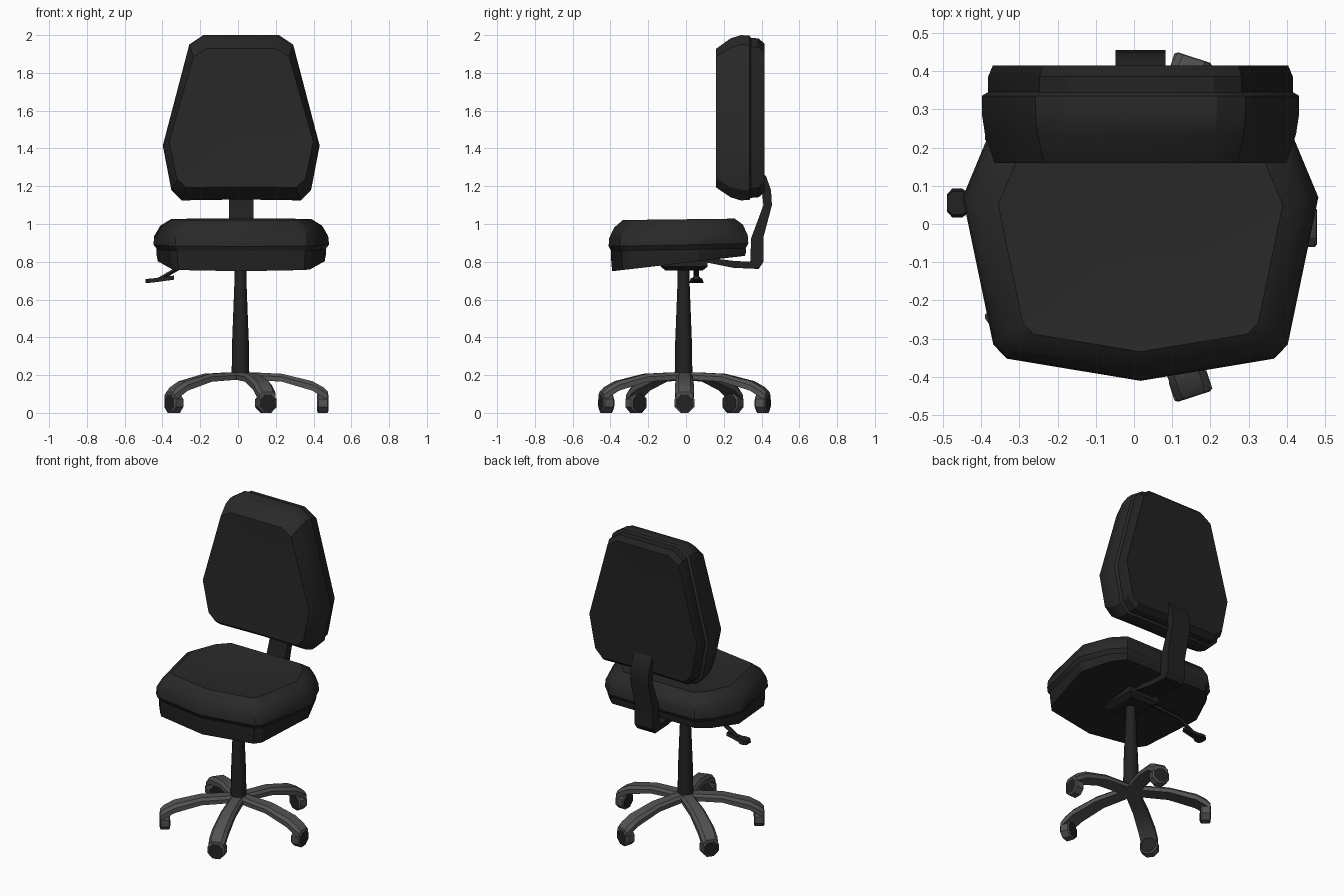
import bpy, bmesh, math
from mathutils import Vector, Matrix

if "Cube" in bpy.data.objects:
    bpy.data.objects.remove(bpy.data.objects["Cube"])

CX = 0.017          # sideways centre of seat and backrest
HUB = Vector((0.013, -0.008, 0))


def material(name, v):
    m = bpy.data.materials.new(name)
    m.use_nodes = True
    m.diffuse_color = (v, v, v, 1)
    m.node_tree.nodes["Principled BSDF"].inputs["Base Color"].default_value = (v, v, v, 1)
    return m


fabric = material("black fabric", 0.022)
plastic = material("black plastic", 0.016)
grey = material("grey plastic", 0.085)


def loft(name, rings, mats, start=None, end=None, matrix=None, smooth=30):
    """Skin closed rings of points; an optional apex point replaces each flat cap."""
    bm = bmesh.new()
    loops = [[bm.verts.new(p) for p in r] for r in rings]
    n = len(loops[0])
    for a, b in zip(loops, loops[1:]):
        for i in range(n):
            j = (i + 1) % n
            bm.faces.new((a[i], a[j], b[j], b[i]))
    for loop, apex in ((loops[0], start), (loops[-1], end)):
        if apex is None:
            bm.faces.new(loop)
        else:
            v = bm.verts.new(apex)
            for i in range(n):
                bm.faces.new((loop[i], loop[(i + 1) % n], v))
    bmesh.ops.recalc_face_normals(bm, faces=bm.faces)
    if matrix:
        bm.transform(matrix)
    mesh = bpy.data.meshes.new(name)
    bm.to_mesh(mesh)
    bm.free()
    ob = bpy.data.objects.new(name, mesh)
    bpy.context.collection.objects.link(ob)
    for m in mats:
        mesh.materials.append(m)
    bpy.ops.object.select_all(action='DESELECT')
    ob.select_set(True)
    bpy.context.view_layer.objects.active = ob
    bpy.ops.object.shade_smooth_by_angle(angle=math.radians(smooth))
    return ob


def mirrored(half):
    return half + [(-x, y) for x, y in reversed(half) if x > 0]


def circle(r, n, turn=0.0):
    return [(r * math.cos(turn + math.tau * i / n), r * math.sin(turn + math.tau * i / n))
            for i in range(n)]


# Seat: one outline, scaled and tilted at each level
seat = mirrored([(0, -0.41), (0.35, -0.352), (0.385, -0.315), (0.465, 0.07),
                 (0.39, 0.25), (0.31, 0.33)])


def seat_ring(scale, z, tilt):
    return [(CX + x * scale, -0.03 + (y + 0.03) * scale, z + tilt * y) for x, y in seat]


loft("seat_cushion", [seat_ring(0.96, 0.865, 0.02), seat_ring(1, 0.89, 0.02),
                      seat_ring(0.99, 0.935, 0.02), seat_ring(0.92, 0.99, 0.02),
                      seat_ring(0.8, 1.025, 0.01)], [fabric], end=(CX, 0.0, 0.985))
loft("seat_shell", [seat_ring(0.95, 0.795, 0.11), seat_ring(0.965, 0.835, 0.05),
                    seat_ring(0.965, 0.865, 0.02)], [plastic])

# Backrest: outline in x and z, stepped through the depth
back = mirrored([(0, 2.0), (0.2, 2.0), (0.275, 1.95), (0.415, 1.415), (0.37, 1.18), (0.315, 1.125),
                 (0, 1.13)])


def back_ring(y, sx, sz):
    return [(CX + x * sx, y, 1.55 + (z - 1.55) * sz) for x, z in back]


loft("backrest_cushion", [back_ring(0.16, 0.92, 0.84), back_ring(0.235, 0.98, 0.96),
                          back_ring(0.29, 1, 1), back_ring(0.335, 1, 0.995),
                          back_ring(0.345, 0.96, 0.965)], [fabric], start=(CX, 0.175, 1.5))
loft("backrest_shell", [back_ring(0.34, 0.96, 0.97), back_ring(0.385, 0.96, 0.96),
                        back_ring(0.415, 0.93, 0.9)], [plastic], end=(CX, 0.405, 1.5))

# Bent bar joining seat and backrest: side profile extruded across
bar = [(0.40, 1.28), (0.425, 1.25), (0.45, 1.18), (0.455, 1.1), (0.41, 0.93), (0.41, 0.8),
       (0.385, 0.762), (0.25, 0.768), (0.09, 0.8), (0.09, 0.825), (0.25, 0.805), (0.34, 0.8),
       (0.345, 0.925), (0.41, 1.1), (0.4, 1.19)]
loft("support_bar", [[(CX + s * 0.065, y, z) for y, z in bar] for s in (-1, 1)], [plastic])

# Tilt mechanism under the seat
loft("mechanism", [[(CX + sx * w, -0.01 + sy * d, z) for sx, sy in ((-1, -1), (1, -1), (1, 1), (-1, 1))]
                   for w, d, z in ((0.08, 0.1, 0.755), (0.11, 0.125, 0.775), (0.11, 0.125, 0.81))],
     [plastic])

# Height lever: rod with a flat paddle
loft("lever_rod", [[(x, 0.055 + u, z + v) for u, v in circle(0.014, 6)]
                   for x, z in ((-0.05, 0.79), (-0.3, 0.775), (-0.42, 0.705))], [plastic])
loft("lever_paddle", [[(x, 0.055 + s * w, z + v) for s, v in
                       ((-1, -0.01), (1, -0.01), (0.8, 0.012), (-0.8, 0.012))]
                      for x, w, z in ((-0.34, 0.016, 0.715), (-0.43, 0.025, 0.703), (-0.45, 0.038, 0.7),
                                      (-0.475, 0.038, 0.698), (-0.489, 0.022, 0.697))], [plastic])

# Tapered gas column
loft("column", [[(HUB.x + u, HUB.y - 0.005 + v, z) for u, v in circle(r, 12)]
                for r, z in ((0.047, 0.19), (0.044, 0.38), (0.032, 0.69), (0.031, 0.78))], [plastic])

# Five-legged base with casters
leg_steps = ((0, 0.215, 0.18, 0.035), (0.06, 0.215, 0.175, 0.042), (0.22, 0.207, 0.165, 0.045),
             (0.38, 0.168, 0.118, 0.05), (0.44, 0.135, 0.08, 0.05), (0.464, 0.11, 0.07, 0.045))
octagon = circle(0.052 / math.cos(math.pi / 8), 8, math.pi / 8)
for k in range(5):
    turn = Matrix.Translation(HUB) @ Matrix.Rotation(math.radians(72 * k), 4, 'Z')
    loft(f"base_leg_{k + 1}",
         [[(r, -w, b), (r, w, b), (r, w, (t + b) / 2 + 0.005), (r, w * 0.65, t),
           (r, -w * 0.65, t), (r, -w, (t + b) / 2 + 0.005)] for r, t, b, w in leg_steps],
         [grey], matrix=turn)
    caster = loft(f"caster_{k + 1}", [[(r, u * s, 0.052 + v * s) for u, v in octagon]
                                      for r, s in ((0.405, 0.85), (0.412, 1), (0.46, 1), (0.466, 0.85))],
                  [grey, plastic], matrix=turn)
    # Dark wheel faces on both ends
    for face in caster.data.polygons:
        if len(face.vertices) == 8:
            face.material_index = 1
